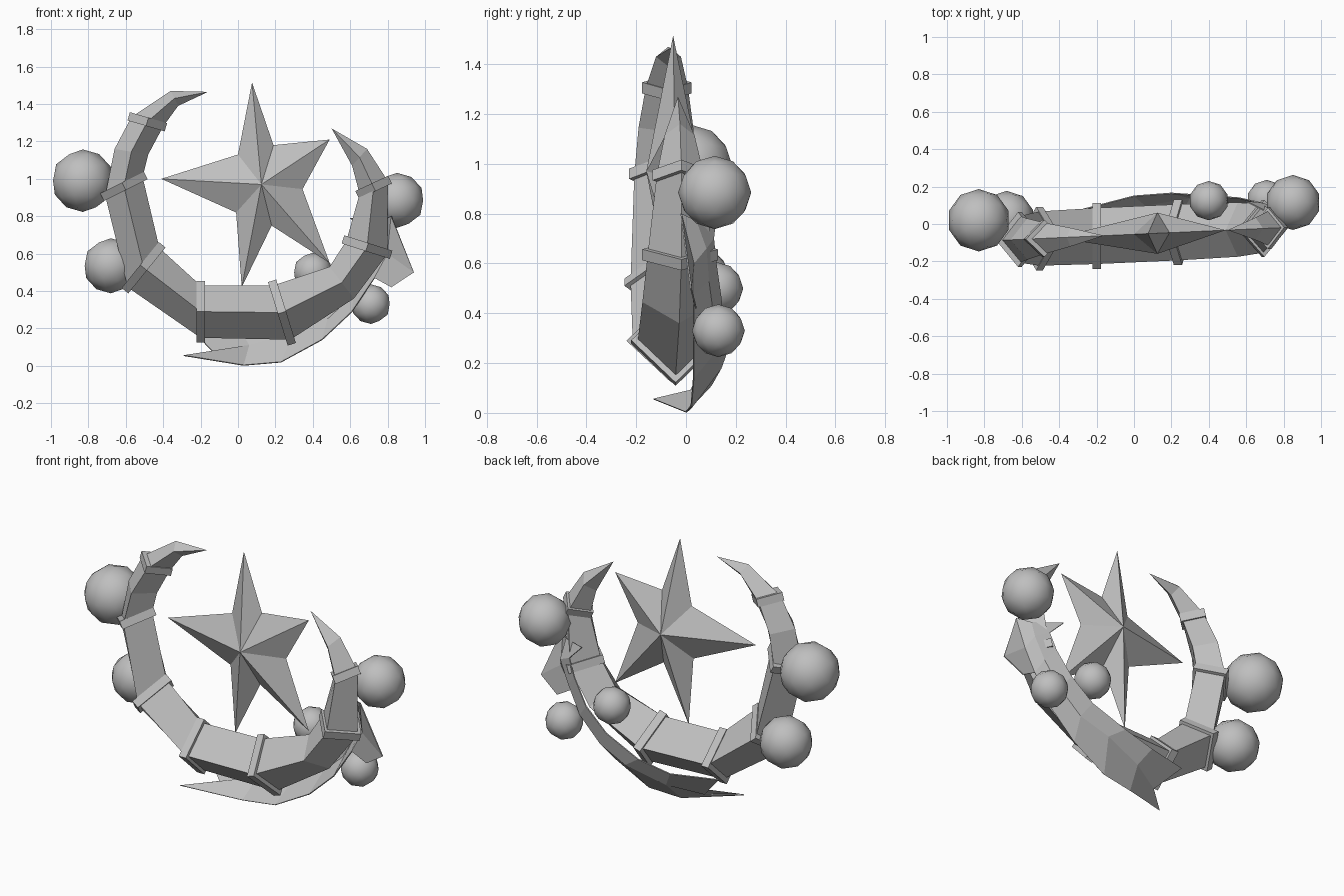
import bpy
import bmesh
from mathutils import Vector

cube = bpy.data.objects.get("Cube")
if cube:
    bpy.data.objects.remove(cube)

GREY = 0.52
mat = bpy.data.materials.new("plain grey")
mat.use_nodes = True
mat.diffuse_color = (GREY, GREY, GREY, 1)
mat.node_tree.nodes["Principled BSDF"].inputs["Base Color"].default_value = (GREY, GREY, GREY, 1)


def plane_y(x):
    """Depth of the slightly turned plane holding the moon and star."""
    return -0.055 + 0.045 * x


def finish(name, bm, solid=True):
    if solid:
        bmesh.ops.recalc_face_normals(bm, faces=bm.faces[:])
    mesh = bpy.data.meshes.new(name)
    bm.to_mesh(mesh)
    bm.free()
    mesh.materials.append(mat)
    obj = bpy.data.objects.new(name, mesh)
    bpy.context.collection.objects.link(obj)
    return obj


def diamond(inner, outer, depth, grow=1.0, shift=0.0):
    """Four-sided section: inner edge, front ridge, outer edge, back ridge."""
    a, b = Vector((inner[0], 0, inner[1])), Vector((outer[0], 0, outer[1]))
    mid, half = (a + b) / 2, (b - a) / 2 * grow
    along = Vector((half.z, 0, -half.x)).normalized() * shift
    y = Vector((0, depth * grow, 0))
    pts = [mid - half, mid - y, mid + half, mid + y]
    return [p + along + Vector((0, plane_y(p.x), 0)) for p in pts]


def loft(bm, sections, tips=None):
    rings = [[bm.verts.new(p) for p in s] for s in sections]
    for r, s in zip(rings, rings[1:]):
        for i in range(4):
            j = (i + 1) % 4
            bm.faces.new((r[i], r[j], s[j], s[i]))
    for k, ring in enumerate((rings[0], rings[-1])):
        if tips:
            tip = bm.verts.new((tips[k][0], plane_y(tips[k][0]), tips[k][1]))
            for i in range(4):
                bm.faces.new((ring[i], ring[(i + 1) % 4], tip))
        else:
            bm.faces.new(ring)


# Crescent moon: inner edge, outer edge, half depth, banded or not
stations = [
    ((-0.32, 1.39), (-0.36, 1.47), 0.05, False),
    ((-0.40, 1.28), (-0.57, 1.33), 0.085, True),
    ((-0.48, 1.13), (-0.66, 1.16), 0.11, False),
    ((-0.51, 1.01), (-0.71, 0.91), 0.125, True),
    ((-0.42, 0.63), (-0.59, 0.42), 0.145, True),
    ((-0.20, 0.43), (-0.20, 0.15), 0.15, True),
    ((0.19, 0.43), (0.28, 0.14), 0.15, True),
    ((0.49, 0.53), (0.62, 0.36), 0.145, False),
    ((0.58, 0.67), (0.80, 0.60), 0.13, True),
    ((0.65, 0.92), (0.80, 0.99), 0.095, True),
    ((0.61, 1.07), (0.69, 1.16), 0.06, False),
]
bm = bmesh.new()
loft(bm, [diamond(*s[:3]) for s in stations], [(-0.16, 1.465), (0.50, 1.27)])
finish("crescent_moon", bm)

# Raised bands around the moon
for inner, outer, depth, banded in stations:
    if banded:
        bm = bmesh.new()
        loft(bm, [diamond(inner, outer, depth, 1.17, s) for s in (-0.023, 0.023)])
        finish("moon_band", bm)

# Five-pointed star with a raised centre on both sides
outline = [(0.075, 1.515), (0.19, 1.18), (0.49, 1.21), (0.345, 0.945), (0.49, 0.55),
           (0.18, 0.75), (0.02, 0.42), (-0.01, 0.82), (-0.41, 1.0), (0.0, 1.13)]
bm = bmesh.new()
rim = [bm.verts.new((x, plane_y(x), z)) for x, z in outline]
for side in (-0.11, 0.11):
    peak = bm.verts.new((0.125, plane_y(0.125) + side, 0.97))
    for i, v in enumerate(rim):
        bm.faces.new((v, rim[(i + 1) % len(rim)], peak))
finish("star", bm)

# Round beads behind the moon
beads = [(-0.83, 0.02, 0.99, 0.167), (-0.68, 0.03, 0.535, 0.147), (0.85, 0.115, 0.885, 0.147),
         (0.71, 0.13, 0.33, 0.106), (0.40, 0.125, 0.50, 0.105)]
for x, y, z, r in beads:
    bpy.ops.mesh.primitive_ico_sphere_add(subdivisions=2, radius=r, location=(x, y, z))
    bead = bpy.context.object
    bead.name = "bead"
    bead.data.materials.append(mat)
    bpy.ops.object.shade_smooth()

# Ribbon passing under and behind the moon, with forked ends
rows = [
    ((-0.29, -0.13, 0.055), (-0.13, 0.01, 0.07), (-0.27, 0.08, 0.22)),
    ((0.03, 0.0, 0.003), (0.06, 0.10, 0.11), (0.0, 0.15, 0.21)),
    ((0.23, 0.02, 0.02), (0.30, 0.14, 0.18), (0.20, 0.165, 0.25)),
    ((0.45, 0.03, 0.14), (0.48, 0.12, 0.25), (0.42, 0.15, 0.34)),
    ((0.61, 0.03, 0.29), (0.62, 0.11, 0.38), (0.56, 0.14, 0.46)),
    ((0.73, 0.03, 0.47), (0.71, 0.09, 0.53), (0.65, 0.12, 0.60)),
    ((0.80, 0.03, 0.60), (0.77, 0.08, 0.66), (0.69, 0.11, 0.70)),
    ((0.82, -0.02, 0.80), (0.76, 0.04, 0.77), (0.60, 0.12, 0.79)),
]
bm = bmesh.new()
grid = [[bm.verts.new(p) for p in row] for row in rows]
for r, s in zip(grid, grid[1:]):
    for i in range(2):
        bm.faces.new((r[i], r[i + 1], s[i + 1], s[i]))
# Side fork folded outward
fork = [bm.verts.new(p) for p in ((0.94, 0.02, 0.50), (0.82, 0.04, 0.42))]
bm.faces.new((grid[5][0], grid[6][0], fork[0], fork[1]))
bm.faces.new((grid[6][0], grid[7][0], fork[0]))
ribbon = finish("ribbon", bm)
thick = ribbon.modifiers.new("thickness", "SOLIDIFY")
thick.thickness = 0.006
thick.offset = 0
